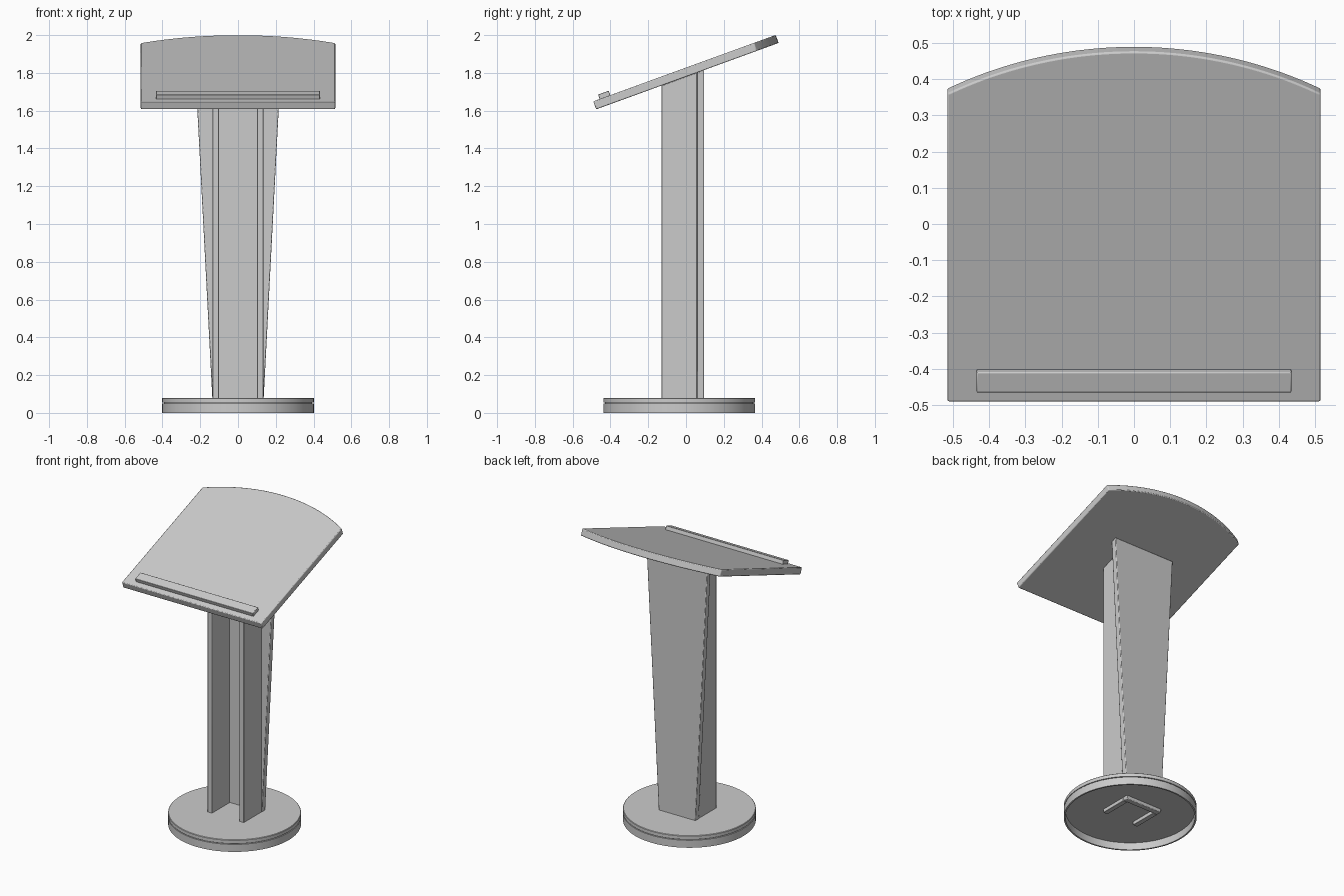
import bpy, bmesh, math
from mathutils import Vector, Matrix

if "Cube" in bpy.data.objects:
    bpy.data.objects.remove(bpy.data.objects["Cube"])

TILT = math.radians(20)
Y0, Z0, THICK = -0.4756, 1.607, 0.045      # lower front edge of the reading board


def under(y):
    """Height of the board's underside at depth y."""
    return Z0 + (y - Y0) * math.tan(TILT)


def finish(name, bm, bevel=0.0, matrix=None):
    bmesh.ops.remove_doubles(bm, verts=bm.verts, dist=1e-5)
    bmesh.ops.recalc_face_normals(bm, faces=bm.faces)
    mesh = bpy.data.meshes.new(name)
    bm.to_mesh(mesh)
    bm.free()
    ob = bpy.data.objects.new(name, mesh)
    bpy.context.collection.objects.link(ob)
    if matrix:
        ob.matrix_world = matrix
    if bevel:
        mod = ob.modifiers.new("soft_edges", 'BEVEL')
        mod.width, mod.segments, mod.limit_method = bevel, 2, 'ANGLE'
        mod.angle_limit = math.radians(40)
    bpy.ops.object.select_all(action='DESELECT')
    bpy.context.view_layer.objects.active = ob
    ob.select_set(True)
    bpy.ops.object.shade_smooth_by_angle(angle=math.radians(30))
    return ob


def prism(name, points, offset, bevel=0.0, matrix=None):
    """Extrude a flat outline along an offset vector."""
    bm = bmesh.new()
    face = bm.faces.new([bm.verts.new(p) for p in points])
    ext = bmesh.ops.extrude_face_region(bm, geom=[face])
    verts = [g for g in ext['geom'] if isinstance(g, bmesh.types.BMVert)]
    bmesh.ops.translate(bm, verts=verts, vec=Vector(offset))
    return finish(name, bm, bevel, matrix)


# Round base: top plate, shadow groove and hollow lower ring
profile = [(0, .08), (.399, .08), (.402, .077), (.402, .055), (.393, .055), (.393, .05),
           (.402, .05), (.402, 0), (.392, 0), (.392, .048), (0, .048)]
bm = bmesh.new()
vs = [bm.verts.new((r, 0, z)) for r, z in profile]
es = [bm.edges.new(pair) for pair in zip(vs, vs[1:])]
bmesh.ops.spin(bm, geom=vs + es, cent=(0, 0, 0), axis=(0, 0, 1),
               angle=math.tau, steps=96, use_duplicate=False)
finish("base", bm, matrix=Matrix.Translation((0, -.036, 0)))

# Two side panels of the column, running through the base plate
FOOT, FRONT, JOIN, BACK = .025, -.13, .058, .095
for side, s in (("left", -1), ("right", 1)):
    prism(side + "_column_panel",
          [(s * .101, FRONT, FOOT), (s * .101, JOIN, FOOT),
           (s * .101, JOIN, under(JOIN)), (s * .101, FRONT, under(FRONT))],
          (s * .033, 0, 0), .003)

# Back panel, wider towards the top, cut to the slope of the board
bm = bmesh.new()
bmesh.ops.create_cube(bm, size=1)
for v in bm.verts:
    y = BACK if v.co.y > 0 else JOIN
    z = under(y) if v.co.z > 0 else FOOT
    half = .136 + (z - .08) * .052
    v.co = (math.copysign(half, v.co.x), y, z)
finish("back_column_panel", bm, .004)

# Tilted reading board with a curved far edge
tilted = Matrix.Translation((0, Y0, Z0)) @ Matrix.Rotation(TILT, 4, 'X')
W, LENGTH, SAG = .515, 1.028, .123
R = (W * W + SAG * SAG) / (2 * SAG)
a = math.asin(W / R)
N = 40
arc = [(R * math.sin(t), LENGTH - R + R * math.cos(t), 0)
       for t in (a - 2 * a * i / N for i in range(N + 1))]
prism("reading_board", [(-W, 0, 0), (W, 0, 0)] + arc, (0, 0, THICK), .005, tilted)

# Ledge that stops papers sliding off
prism("paper_ledge", [(-.434, .036, THICK - .002), (.434, .036, THICK - .002),
                      (.434, .096, THICK - .002), (-.434, .096, THICK - .002)],
      (0, 0, .027), .003, tilted)
